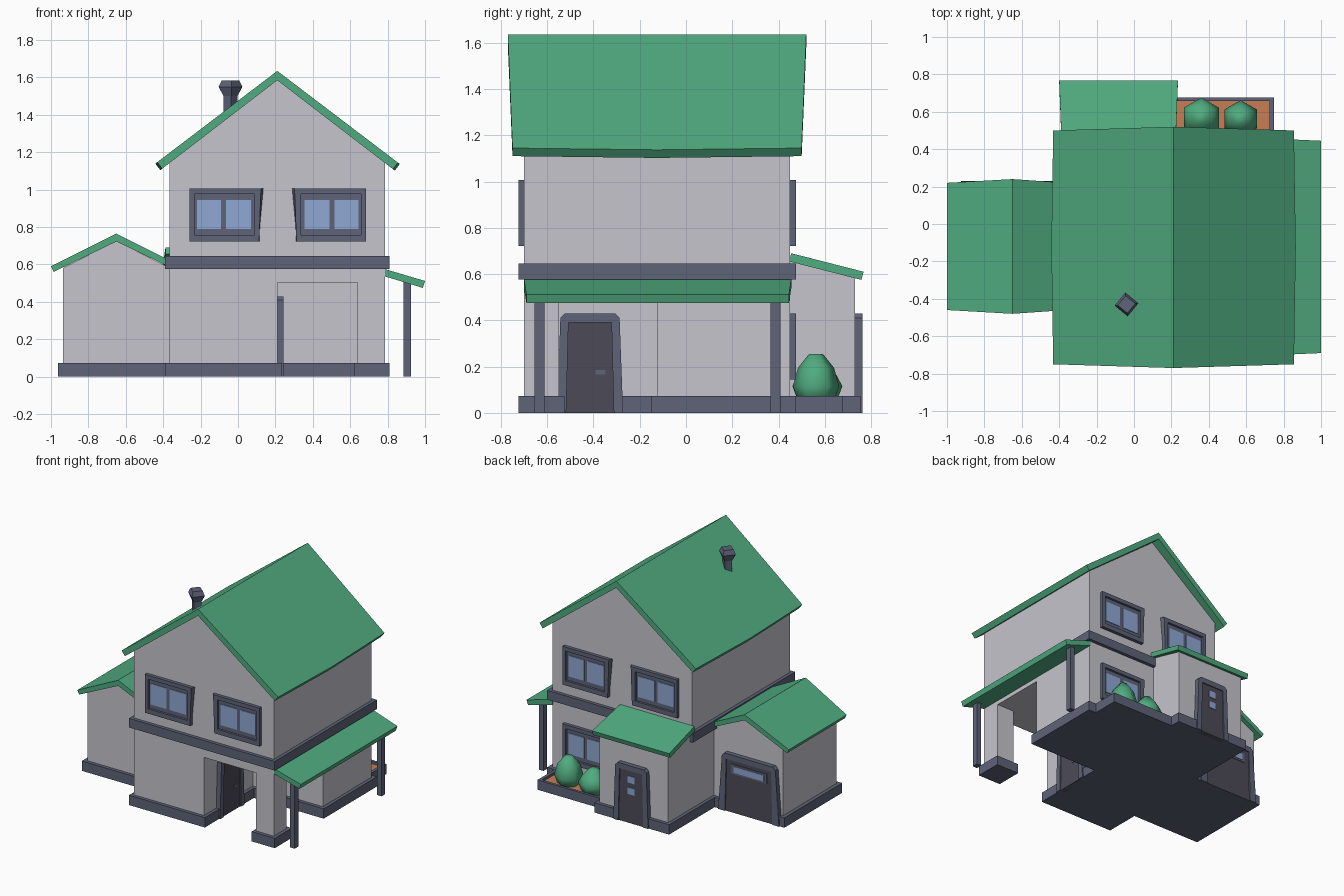
import bpy
import bmesh
from math import pi, sin, cos
from mathutils import Matrix, Vector

if "Cube" in bpy.data.objects:
    bpy.data.objects.remove(bpy.data.objects["Cube"])


def colour(name, r, g, b):
    m = bpy.data.materials.new(name)
    m.use_nodes = True
    m.diffuse_color = (r, g, b, 1)
    bsdf = m.node_tree.nodes["Principled BSDF"]
    bsdf.inputs["Base Color"].default_value = (r, g, b, 1)
    bsdf.inputs["Roughness"].default_value = 0.8
    return m


WALL = colour("pale plaster", 0.57, 0.555, 0.61)
GREEN = colour("roof green", 0.08, 0.41, 0.215)
SLATE = colour("slate trim", 0.112, 0.125, 0.188)
GLASS = colour("window blue", 0.275, 0.397, 0.658)
DOOR = colour("dark door", 0.073, 0.069, 0.095)
SOIL = colour("brown soil", 0.57, 0.205, 0.09)


def loft(name, loops, mat, closed=False, place=Matrix()):
    """Skin a row of equal loops; cap the ends, or close the row into a ring."""
    bm = bmesh.new()
    rows = [[bm.verts.new(place @ Vector(p)) for p in loop] for loop in loops]
    n = len(rows[0])
    pairs = list(zip(rows, rows[1:]))
    if closed:
        pairs.append((rows[-1], rows[0]))
    else:
        bm.faces.new(rows[0])
        bm.faces.new(rows[-1])
    for a, b in pairs:
        for i in range(n):
            j = (i + 1) % n
            bm.faces.new((a[i], a[j], b[j], b[i]))
    bmesh.ops.recalc_face_normals(bm, faces=bm.faces)
    mesh = bpy.data.meshes.new(name)
    bm.to_mesh(mesh)
    bm.free()
    mesh.materials.append(mat)
    ob = bpy.data.objects.new(name, mesh)
    bpy.context.collection.objects.link(ob)
    return ob


def prism(name, outline, axis, a, b, mat, place=Matrix()):
    """Extrude a 2D outline along x, y or z from a to b."""
    def at(p, d):
        return {"x": (d, p[0], p[1]), "y": (p[0], d, p[1]), "z": (p[0], p[1], d)}[axis]
    return loft(name, [[at(p, d) for p in outline] for d in (a, b)], mat, place=place)


def rect(x0, x1, y0, y1):
    return [(x0, y0), (x1, y0), (x1, y1), (x0, y1)]


def box(name, x0, x1, y0, y1, z0, z1, mat, place=Matrix()):
    return prism(name, rect(x0, x1, y0, y1), "z", z0, z1, mat, place)


def lathe(name, x, y, profile, sides, turn, mat):
    loops = [[(x + r * cos(turn + 2 * pi * i / sides), y + r * sin(turn + 2 * pi * i / sides), z)
              for i in range(sides)] for r, z in profile]
    return loft(name, loops, mat)


def on_wall(x, y, angle):
    return Matrix.Translation((x, y, 0)) @ Matrix.Rotation(angle, 4, "Z")


def gable_roof(name, cx, top, left, right, slope, y0, y1, thick, bow, mat):
    """Bent slab whose eaves are drawn in at the ends and bowed in the middle."""
    loops = []
    for y, pull, out in ((y0, 0.02, 0), ((y0 + y1) / 2, 0, bow), (y1, -0.02, 0)):
        lx, rx = left - out, right + out
        lz, rz = top - (cx - lx) * slope, top - (rx - cx) * slope
        t = thick * 0.7
        loops.append([(cx, y, top), (rx, y + pull, rz), (rx - t * slope, y + pull, rz - t),
                      (cx, y, top - thick), (lx + t * slope, y + pull, lz - t), (lx, y + pull, lz)])
    return loft(name, loops, mat)


# Ground floor with the open corner porch
L_PLAN = [(-0.365, -0.70), (0.21, -0.70), (0.21, -0.125), (0.785, -0.125), (0.785, 0.45), (-0.365, 0.45)]
prism("ground_floor", L_PLAN, "z", 0.02, 0.51, WALL)
box("porch_column", 0.64, 0.785, -0.70, -0.55, 0.02, 0.51, WALL)

# Upper floor and gable
cx = 0.21
prism("upper_floor", [(-0.365, 0.505), (0.785, 0.505), (0.785, 1.145), (cx, 1.585), (-0.365, 1.145)],
      "y", -0.70, 0.45, WALL)
gable_roof("main_roof", cx, 1.635, -0.432, 0.855, 0.76, -0.77, 0.52, 0.05, 0.01, GREEN)
box("floor_band", -0.39, 0.81, -0.725, 0.475, 0.577, 0.645, SLATE)

# Garage wing and rear entrance wing
prism("garage_walls", [(-0.935, 0.02), (-0.36, 0.02), (-0.36, 0.58), (-0.65, 0.725), (-0.935, 0.582)],
      "y", -0.435, 0.195, WALL)
gable_roof("garage_roof", -0.65, 0.765, -1.0, -0.36, 0.5, -0.48, 0.24, 0.042, 0, GREEN)
prism("rear_walls", [(0.44, 0.02), (0.73, 0.02), (0.73, 0.59), (0.44, 0.66)], "x", -0.365, 0.2, WALL)
loft("rear_roof", [[(-0.40 + e, y, z), (0.235 - e, y, z), (0.235 - e, y - 0.01, z - 0.035),
                    (-0.40 + e, y - 0.01, z - 0.035)]
                   for y, z, e in ((0.455, 0.69, 0.012), (0.768, 0.61, 0))], GREEN)

# Plinths
B_PLAN = [(-0.39, -0.725), (0.235, -0.725), (0.235, -0.15), (0.81, -0.15), (0.81, 0.475), (-0.39, 0.475)]
prism("main_plinth", B_PLAN, "z", 0, 0.073, SLATE)
box("column_plinth", 0.62, 0.81, -0.725, -0.525, 0, 0.073, SLATE)
box("garage_plinth", -0.963, -0.38, -0.46, 0.22, 0, 0.073, SLATE)
box("rear_plinth", -0.39, 0.225, 0.46, 0.755, 0, 0.073, SLATE)

# Side awning on two posts
loft("awning", [[(0.78, y, 0.577), (1.0, y + e, 0.512), (0.988, y + e, 0.475), (0.78, y, 0.538)]
                for y, e in ((-0.70, 0.01), (0.455, -0.01))], GREEN)
for label, y in (("front", -0.633), ("rear", 0.387)):
    box(label + "_awning_post", 0.886, 0.925, y - 0.022, y + 0.022, 0, 0.51, SLATE)

# Chimney pot
lathe("chimney", -0.04, -0.43, [(0.037, 1.36), (0.037, 1.50), (0.064, 1.55), (0.047, 1.585)],
      4, 0.1, SLATE)


# Windows: tapered frame, recessed sash and two panes
def window(name, place, side, z):
    def quad(outer, low, high, z0, z1, d):
        pts = [(outer, z0), (low, z0), (high, z1), (outer, z1)]
        return [(side * u, -d, h) for u, h in pts]
    loft(name + "_frame", [quad(0.472, 0.098, 0.072, z, z + 0.285, -0.01),
                           quad(0.472, 0.10, 0.09, z, z + 0.285, 0.025),
                           quad(0.445, 0.125, 0.125, z + 0.035, z + 0.255, 0.025),
                           quad(0.445, 0.125, 0.125, z + 0.035, z + 0.255, -0.01)],
         SLATE, closed=True, place=place)
    for part, a, b, z0, z1, d, mat in (("sash", 0.45, 0.12, 0.03, 0.26, 0.009, SLATE),
                                       ("outer_pane", 0.432, 0.303, 0.067, 0.222, 0.013, GLASS),
                                       ("inner_pane", 0.277, 0.143, 0.067, 0.222, 0.013, GLASS)):
        u0, u1 = sorted((side * a, side * b))
        box(name + "_" + part, u0, u1, -d, -d + 0.009, z + z0, z + z1, mat, place)


for face, y, angle, flip in (("front", -0.70, 0, 1), ("rear", 0.45, pi, -1)):
    for label, side in (("left", 1), ("right", -1)):
        window(face + "_" + label + "_window", on_wall(0.2125, y, angle), side * flip, 0.722)
window("rear_lower_window", on_wall(0.2125, 0.45, pi), -1, 0.145)


# Doors: splayed surround, leaf and small fittings
def door(name, place, half, wide, foot, fittings):
    prism(name + "_surround", [(-foot, 0), (-wide, 0.41), (-wide + 0.02, 0.43), (wide - 0.02, 0.43),
                               (wide, 0.41), (foot, 0), (half, 0), (half - 0.01, 0.39),
                               (-half + 0.01, 0.39), (-half, 0)], "y", -0.034, 0.01, SLATE, place)
    box(name + "_leaf", -half - 0.005, half + 0.005, -0.0265, 0.01, 0, 0.395, DOOR, place)
    for part, u, z, w, h, mat in fittings:
        box(name + "_" + part, u - w, u + w, -0.031, -0.0265, z - h, z + h, mat, place)


knob = ("handle", 0.045, 0.175, 0.021, 0.01, SLATE)
door("porch_door", on_wall(0.21, -0.415, pi / 2), 0.103, 0.128, 0.143, [knob])
door("rear_door", on_wall(-0.08, 0.73, pi), 0.103, 0.128, 0.143,
     [("upper_light", 0, 0.325, 0.028, 0.025, GLASS), ("lower_light", 0, 0.24, 0.028, 0.025, GLASS)])
door("garage_door", on_wall(-0.675, 0.195, pi), 0.195, 0.22, 0.25,
     [("light_trim", 0, 0.325, 0.145, 0.036, SLATE)])
box("garage_door_light", -0.125, 0.125, -0.034, -0.03, 0.302, 0.348, GLASS, on_wall(-0.675, 0.195, pi))

# Planter with two bushes
box("planter_base", 0.2, 0.745, 0.46, 0.675, 0, 0.035, SLATE)
box("planter_soil", 0.21, 0.735, 0.465, 0.665, 0.035, 0.055, SOIL)
box("planter_rear_rim", 0.2, 0.745, 0.657, 0.677, 0, 0.073, SLATE)
box("planter_side_rim", 0.725, 0.748, 0.46, 0.675, 0, 0.073, SLATE)
bushes = [lathe("bush", x, y, [(r * 0.75, 0.045), (r, 0.115), (r * 0.78, top - 0.06), (r * 0.3, top)],
                6, pi / 2, GREEN)
          for x, y, r, top in ((0.36, 0.568, 0.108, 0.22), (0.57, 0.562, 0.1, 0.255))]
for b in bushes:
    b.data.shade_smooth()
